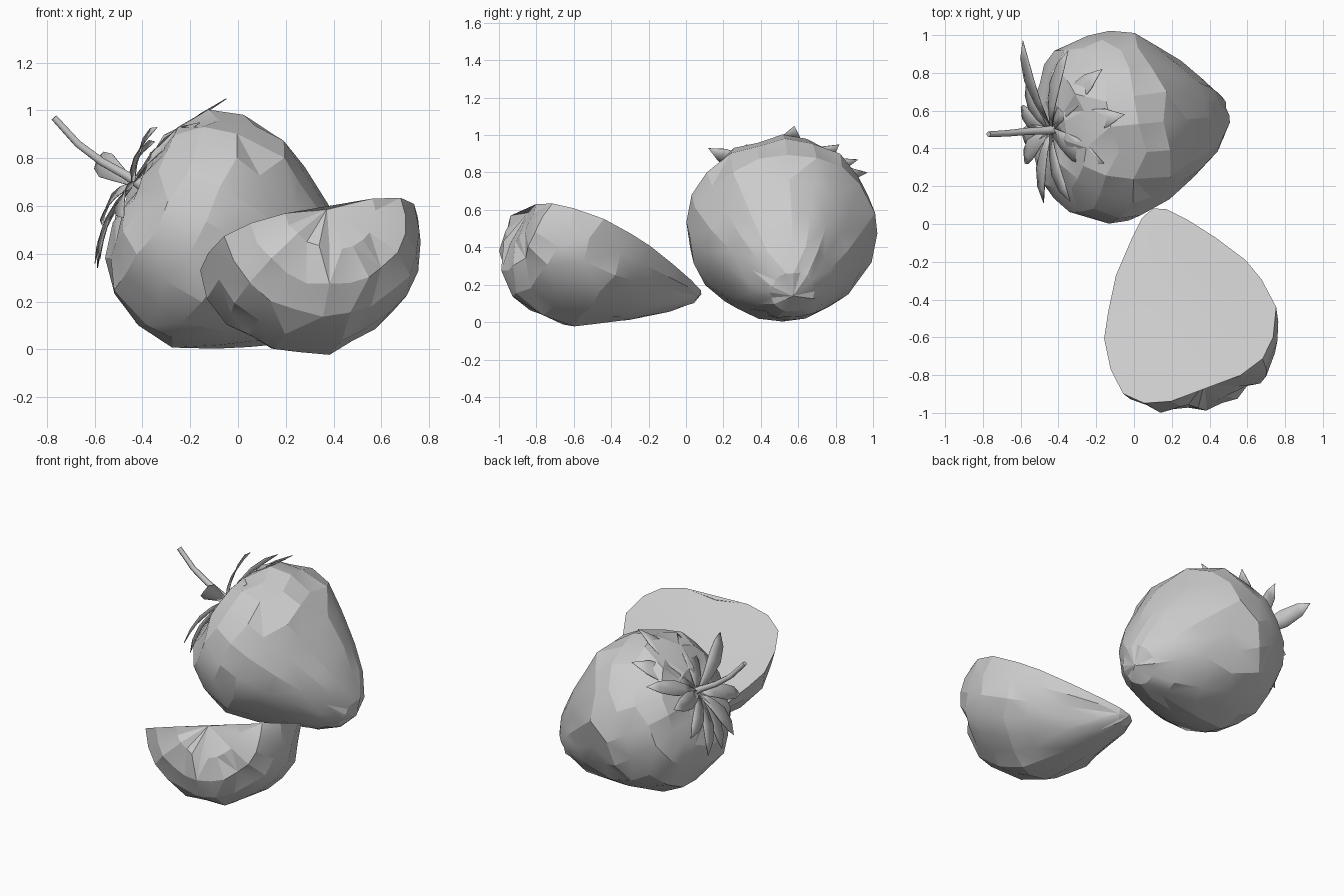
import bpy, bmesh, math, random
from mathutils import Vector

random.seed(4)
cube = bpy.data.objects.get("Cube")
if cube:
    bpy.data.objects.remove(cube, do_unlink=True)

grey = bpy.data.materials.new("plain grey")
grey.use_nodes = True
grey.diffuse_color = (0.6, 0.6, 0.6, 1)
grey.node_tree.nodes["Principled BSDF"].inputs["Base Color"].default_value = (0.6, 0.6, 0.6, 1)


def finish(bm, name, angle):
    bmesh.ops.recalc_face_normals(bm, faces=bm.faces)
    mesh = bpy.data.meshes.new(name)
    bm.to_mesh(mesh)
    bm.free()
    mesh.materials.append(grey)
    obj = bpy.data.objects.new(name, mesh)
    bpy.context.collection.objects.link(obj)
    bpy.ops.object.select_all(action='DESELECT')
    obj.select_set(True)
    bpy.context.view_layer.objects.active = obj
    bpy.ops.object.shade_smooth_by_angle(angle=math.radians(angle))
    return obj


def fruit(name, base, tip, up, profile, arc, hollow=None, sag=0.0):
    """Lathe a lumpy profile of (distance, radius) from base to tip.
    A hollow list closes a half sweep with a slightly dished cut face."""
    base, tip = Vector(base), Vector(tip)
    axis = (tip - base).normalized()
    side = Vector(up).cross(axis).normalized()
    top = axis.cross(side)
    bm = bmesh.new()
    rings = []
    for dist, radius in profile[1:-1]:
        centre = base + axis * dist - top * sag * dist ** 2
        ring = []
        for a in arc:
            edge = hollow and a in (arc[0], arc[-1])
            r = radius * random.uniform(0.97, 1.025)
            slide = 0 if edge else random.uniform(-0.07, 0.07) * radius
            ring.append(centre + axis * slide + side * r * math.cos(a) + top * r * math.sin(a))
        if hollow:
            for f in hollow:
                dip = 0.03 * (1 - abs(f)) * math.sin(math.pi * min(1, max(0, dist)))
                ring.append(centre + side * radius * f - top * dip)
        rings.append([bm.verts.new(p) for p in ring])
    poles = [bm.verts.new(base + axis * d - top * sag * d ** 2)
             for d in (profile[0][0], profile[-1][0])]
    n = len(rings[0])
    for i in range(n):
        j = (i + 1) % n
        bm.faces.new((poles[0], rings[0][i], rings[0][j]))
        bm.faces.new((poles[1], rings[-1][j], rings[-1][i]))
        for r0, r1 in zip(rings, rings[1:]):
            bm.faces.new((r0[i], r1[i], r1[j], r0[j]))
    bmesh.ops.triangulate(bm, faces=bm.faces, quad_method='SHORT_EDGE')
    return finish(bm, name, 18)


# Whole fruit, lying tilted with its tip down towards +x
crown = Vector((-0.435, 0.485, 0.675))
tip = Vector((0.5, 0.575, 0.165))
body = [(0.02, 0), (0.0, 0.17), (0.04, 0.32), (0.14, 0.44), (0.28, 0.5), (0.44, 0.495),
        (0.6, 0.425), (0.76, 0.33), (0.91, 0.225), (1.02, 0.12), (1.06, 0)]
fruit("whole_fruit", crown, tip, (0, 0, 1), body,
      [math.tau * i / 20 for i in range(20)], sag=0.03)

# Half fruit, round side down with the cut face up
half = [(0.03, 0), (0.0, 0.2), (0.045, 0.34), (0.14, 0.435), (0.3, 0.475), (0.48, 0.455),
        (0.62, 0.395), (0.8, 0.285), (0.96, 0.16), (1.06, 0.07), (1.09, 0)]
fruit("half_fruit", (0.38, -0.87, 0.6), (0.1, 0.08, 0.15), (-0.283, 0.353, 0.891), half,
      [math.pi + math.pi * i / 12 for i in range(13)], hollow=(0.5, 0, -0.5))

# Leaves of the crown, each given by its tip and half width
outward = (crown - tip).normalized()
heart = Vector((-0.43, 0.5, 0.69))
leaves = [((-0.05, 0.58, 1.05), 0.065), ((-0.17, 0.82, 0.95), 0.065), ((-0.35, 0.92, 0.87), 0.05),
          ((-0.59, 0.97, 0.8), 0.055), ((-0.57, 0.76, 0.52), 0.05), ((-0.6, 0.62, 0.36), 0.05),
          ((-0.59, 0.46, 0.34), 0.055), ((-0.58, 0.32, 0.38), 0.055), ((-0.48, 0.11, 0.55), 0.05),
          ((-0.34, 0.12, 0.93), 0.055), ((-0.16, 0.32, 0.95), 0.07)]
for k, (end, width) in enumerate(leaves):
    end = Vector(end)
    span = end - heart
    across = span.cross(outward).normalized()
    bm = bmesh.new()
    rows = []
    for t, w, lift in ((0.05, 0.3, 0.01), (0.3, 0.7, 0.03), (0.55, 1, 0.035), (0.8, 0.75, 0.02)):
        mid = heart + span * t + outward * lift
        rows.append([bm.verts.new(mid + across * width * w * s + outward * 0.008 * abs(s))
                     for s in (-1, 0, 1)])
    point = bm.verts.new(end)
    for r0, r1 in zip(rows, rows[1:]):
        for i in (0, 1):
            bm.faces.new((r0[i], r0[i + 1], r1[i + 1], r1[i]))
    for i in (0, 1):
        bm.faces.new((rows[-1][i], rows[-1][i + 1], point))
    leaf = finish(bm, f"leaf_{k + 1}", 30)
    solid = leaf.modifiers.new("thickness", 'SOLIDIFY')
    solid.thickness = 0.004

# Stem, curving up from the crown
curve = bpy.data.curves.new("stem", 'CURVE')
curve.dimensions = '3D'
curve.bevel_depth = 0.019
curve.bevel_resolution = 1
curve.use_fill_caps = True
path = [(-0.39, 0.5, 0.68, 1.5), (-0.47, 0.495, 0.73, 1.1), (-0.57, 0.49, 0.785, 1),
        (-0.67, 0.48, 0.86, 0.9), (-0.77, 0.475, 0.97, 0.8)]
spline = curve.splines.new('POLY')
spline.points.add(len(path) - 1)
for p, (x, y, z, r) in zip(spline.points, path):
    p.co = (x, y, z, 1)
    p.radius = r
curve.materials.append(grey)
bpy.context.collection.objects.link(bpy.data.objects.new("stem", curve))
